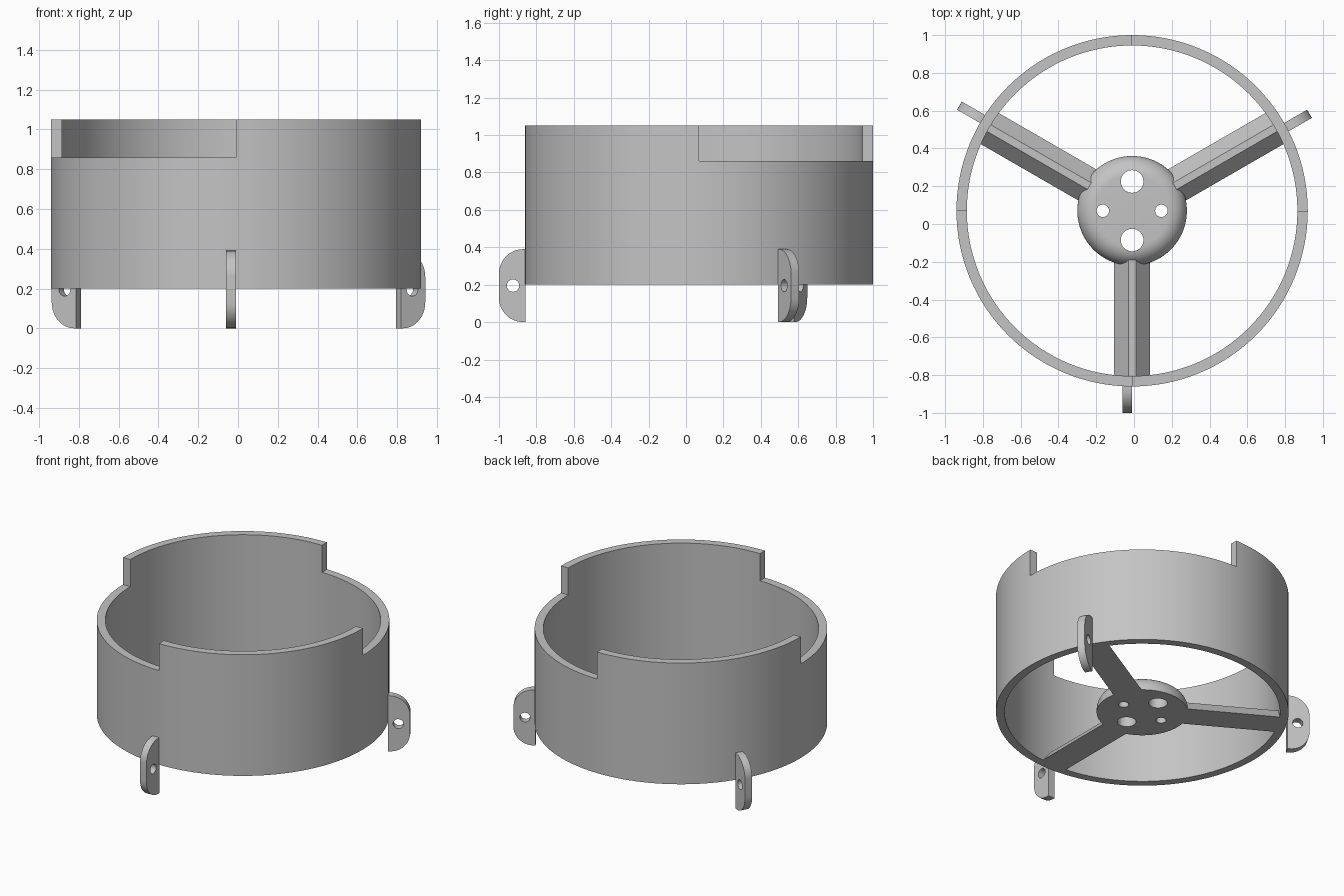
import bpy, bmesh, math
from mathutils import Matrix, Vector

if "Cube" in bpy.data.objects:
    bpy.data.objects.remove(bpy.data.objects["Cube"])

CX, CY, Z0 = -0.01, 0.07, 0.2      # ring axis and underside height
R_OUT, R_IN = 0.93, 0.875

grey = bpy.data.materials.new("plain grey")
grey.diffuse_color = (0.55, 0.55, 0.55, 1)
grey.use_nodes = True
grey.node_tree.nodes["Principled BSDF"].inputs["Base Color"].default_value = grey.diffuse_color


def make(name, bm, matrix=Matrix()):
    bmesh.ops.recalc_face_normals(bm, faces=bm.faces)
    mesh = bpy.data.meshes.new(name)
    bm.to_mesh(mesh)
    bm.free()
    mesh.transform(matrix)
    mesh.materials.append(grey)
    ob = bpy.data.objects.new(name, mesh)
    bpy.context.collection.objects.link(ob)
    return ob


def prism(points, vec):
    """Solid made by pushing a flat outline along vec."""
    bm = bmesh.new()
    a = [bm.verts.new(p) for p in points]
    b = [bm.verts.new(Vector(p) + Vector(vec)) for p in points]
    bm.faces.new(a)
    bm.faces.new(b[::-1])
    n = len(a)
    for i in range(n):
        bm.faces.new((a[i], a[(i + 1) % n], b[(i + 1) % n], b[i]))
    return bm


def circle(r, axis, u=0.0, v=0.0, w=0.0, n=32):
    pts = []
    for i in range(n):
        t = 2 * math.pi * i / n
        p, q = u + r * math.cos(t), v + r * math.sin(t)
        pts.append((p, q, w) if axis == 'z' else (p, w, q))
    return pts


def drill(ob, cutters):
    """Cut holes, bake the result and drop the cutters."""
    for c in cutters:
        m = ob.modifiers.new("hole", 'BOOLEAN')
        m.operation, m.object, m.solver = 'DIFFERENCE', c, 'EXACT'
    dg = bpy.context.evaluated_depsgraph_get()
    mesh = bpy.data.meshes.new_from_object(ob.evaluated_get(dg))
    ob.modifiers.clear()
    ob.data = mesh
    for c in cutters:
        bpy.data.objects.remove(c)


def smooth(ob):
    bpy.ops.object.select_all(action='DESELECT')
    ob.select_set(True)
    bpy.context.view_layer.objects.active = ob
    bpy.ops.object.shade_smooth_by_angle(angle=math.radians(30))


centre = Matrix.Translation((CX, CY, 0))

# Ring wall, with two opposite quadrants raised
bm = bmesh.new()
N = 128
loops = [[bm.verts.new((r * math.cos(2 * math.pi * i / N), r * math.sin(2 * math.pi * i / N), z))
          for i in range(N)]
         for r, z in ((R_OUT, Z0), (R_OUT, 0.86), (R_IN, 0.86), (R_IN, Z0))]
raised = []
for i in range(N):
    j = (i + 1) % N
    for k in range(4):
        a, b = loops[k], loops[(k + 1) % 4]
        f = bm.faces.new((a[i], a[j], b[j], b[i]))
        if k == 1 and (i // (N // 4)) in (1, 3):
            raised.append(f)
bm.normal_update()
res = bmesh.ops.extrude_face_region(bm, geom=raised)
bmesh.ops.translate(bm, vec=(0, 0, 1.05 - 0.86),
                    verts=[g for g in res["geom"] if isinstance(g, bmesh.types.BMVert)])
smooth(make("ring_wall", bm, centre))

# Domed hub with a rounded upper edge, lathed about the axis
H, F, RH = 0.12, 0.10, 0.29
prof = [(0, 0), (RH, 0)]
prof += [(RH - F + F * math.cos(t), H - F + F * math.sin(t))
         for t in (math.pi / 2 * i / 12 for i in range(13))]
prof += [(0, H)]
bm = bmesh.new()
vs = [bm.verts.new((r, 0, Z0 + z)) for r, z in prof]
es = [bm.edges.new(p) for p in zip(vs, vs[1:])]
bmesh.ops.spin(bm, geom=vs + es, axis=(0, 0, 1), cent=(0, 0, 0),
               angle=2 * math.pi, steps=96, use_merge=True)
bmesh.ops.remove_doubles(bm, verts=bm.verts, dist=1e-5)
hub = make("hub", bm, centre)
holes = [(0, 0.155, 0.06), (0, -0.155, 0.06), (0.155, 0, 0.033), (-0.155, 0, 0.033)]
drill(hub, [make("hub_cutter", prism(circle(r, 'z', x, y, 0.1), (0, 0, 0.4)), centre)
            for x, y, r in holes])
smooth(hub)

# Three spokes and three drilled outer lugs, built along +x then turned
for n, deg in enumerate((30, 150, 270)):
    turn = centre @ Matrix.Rotation(math.radians(deg), 4, 'Z')
    section = [(0.235, y, Z0 + z) for y, z in
               ((-0.095, 0), (0.095, 0), (0.02, 0.09), (-0.02, 0.09))]
    make(f"spoke_{n + 1}", prism(section, (0.655, 0, 0)), turn)

    r = 0.13
    arc = [math.pi / 2 * i / 12 for i in range(13)]
    outline = [(0.928, 0, 0)]
    outline += [(1.07 - r + r * math.sin(t), 0, r - r * math.cos(t)) for t in arc]
    outline += [(1.07 - r + r * math.cos(t), 0, 0.39 - r + r * math.sin(t)) for t in arc]
    outline += [(0.928, 0, 0.39)]
    lug = make(f"lug_{n + 1}", prism(outline, (0, -0.05, 0)), turn)
    drill(lug, [make("lug_cutter", prism(circle(0.033, 'y', 0.995, 0.195, 0.1), (0, -0.3, 0)), turn)])
    smooth(lug)
